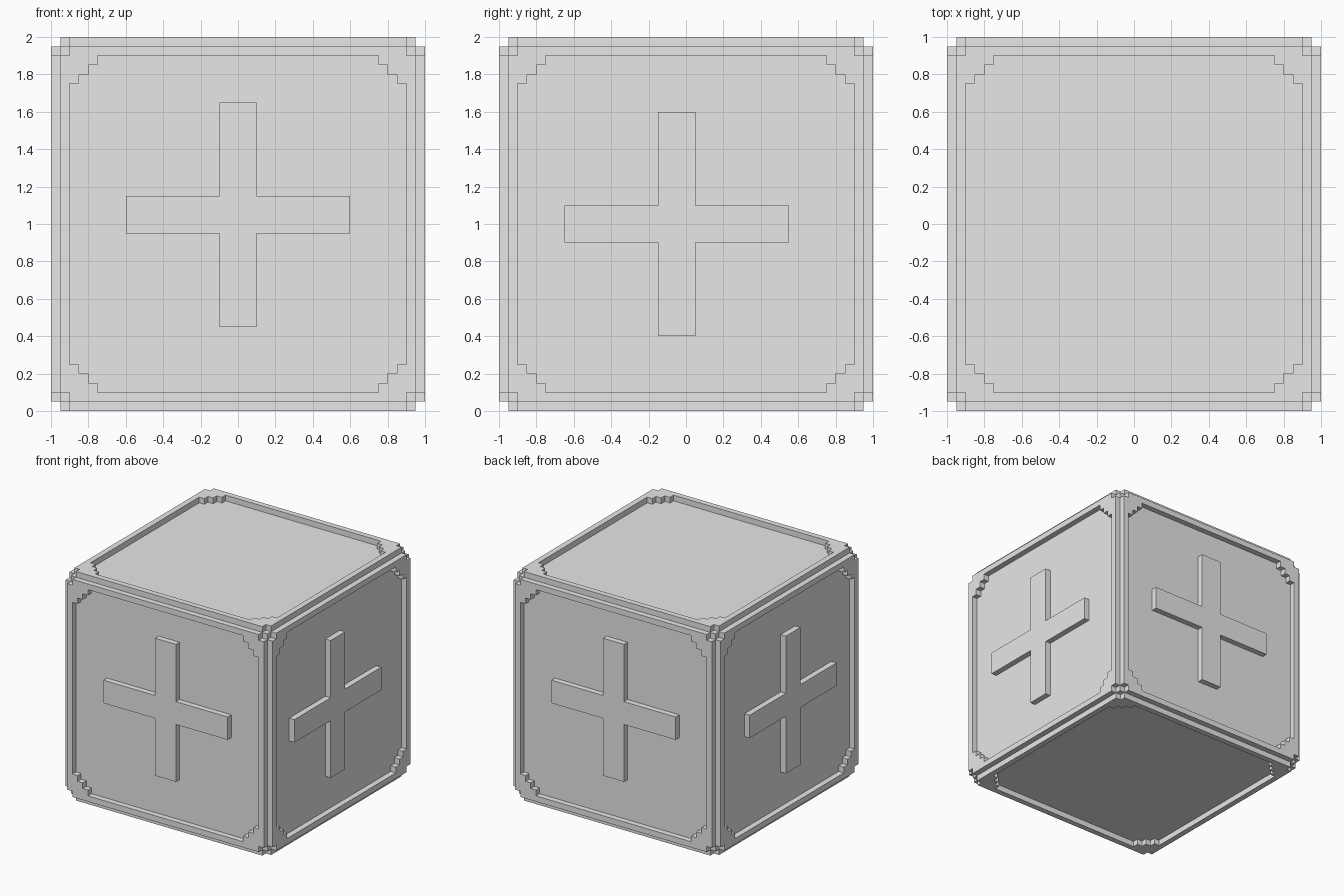
import bpy
import bmesh
from math import radians
from mathutils import Matrix, Vector

if "Cube" in bpy.data.objects:
    bpy.data.objects.remove(bpy.data.objects["Cube"], do_unlink=True)

U = 0.05              # size of one block step
HALF = 19 * U         # half size of the core
CENTRE = Matrix.Translation((0, 0, 1))

grey = bpy.data.materials.new("light_grey")
grey.use_nodes = True
grey.diffuse_color = (0.8, 0.8, 0.8, 1)
grey.node_tree.nodes["Principled BSDF"].inputs["Base Color"].default_value = (0.8, 0.8, 0.8, 1)


def finish(name, bm, matrix):
    bmesh.ops.recalc_face_normals(bm, faces=bm.faces)
    bm.transform(matrix)
    mesh = bpy.data.meshes.new(name)
    bm.to_mesh(mesh)
    bm.free()
    mesh.materials.append(grey)
    obj = bpy.data.objects.new(name, mesh)
    bpy.context.collection.objects.link(obj)
    return obj


def loop_from_quarter(quarter):
    """Mirror a corner path (from the +x side to the +y side) into a closed loop."""
    flip = quarter[::-1]
    return (quarter + [(-x, y) for x, y in flip]
            + [(-x, -y) for x, y in quarter] + [(x, -y) for x, y in flip])


def plate(name, loops, matrix, offset=(0, 0)):
    """Raise a flat outline, with optional hole, by one step above the core."""
    bm = bmesh.new()
    for loop in loops:
        verts = [bm.verts.new((x * U + offset[0], y * U + offset[1], HALF)) for x, y in loop]
        for a, b in zip(verts, verts[1:] + verts[:1]):
            bm.edges.new((a, b))
    bmesh.ops.triangle_fill(bm, use_beauty=True, edges=bm.edges[:], normal=(0, 0, 1))
    raised = bmesh.ops.extrude_face_region(bm, geom=bm.faces[:])["geom"]
    top = [v for v in raised if isinstance(v, bmesh.types.BMVert)]
    bmesh.ops.translate(bm, verts=top, vec=Vector((0, 0, U)))
    return finish(name, bm, CENTRE @ matrix)


# Solid core
core = bmesh.new()
bmesh.ops.create_cube(core, size=2 * HALF)
finish("core", core, CENTRE)

# Outlines in block steps
outer = loop_from_quarter([(19, 18), (18, 18), (18, 19)])
inner = loop_from_quarter([(18, 15), (17, 15), (17, 16), (16, 16),
                           (16, 17), (15, 17), (15, 18)])
cross = loop_from_quarter([(12, 2), (2, 2), (2, 12)])

# Stepped frames on all six sides
upright = Matrix.Rotation(radians(90), 4, "X")
sides = {name: Matrix.Rotation(radians(90 * i), 4, "Z") @ upright
         for i, name in enumerate(("front", "left", "back", "right"))}
ends = {"top": Matrix.Identity(4), "bottom": Matrix.Rotation(radians(180), 4, "X")}
for name, matrix in {**sides, **ends}.items():
    plate(name + "_frame", [outer, inner], matrix)

# Raised crosses on the four upright sides, each one step off centre
offsets = {"front": (0, U), "left": (-U, 0), "back": (0, U), "right": (U, 0)}
for name, matrix in sides.items():
    plate(name + "_cross", [cross], matrix, offsets[name])
